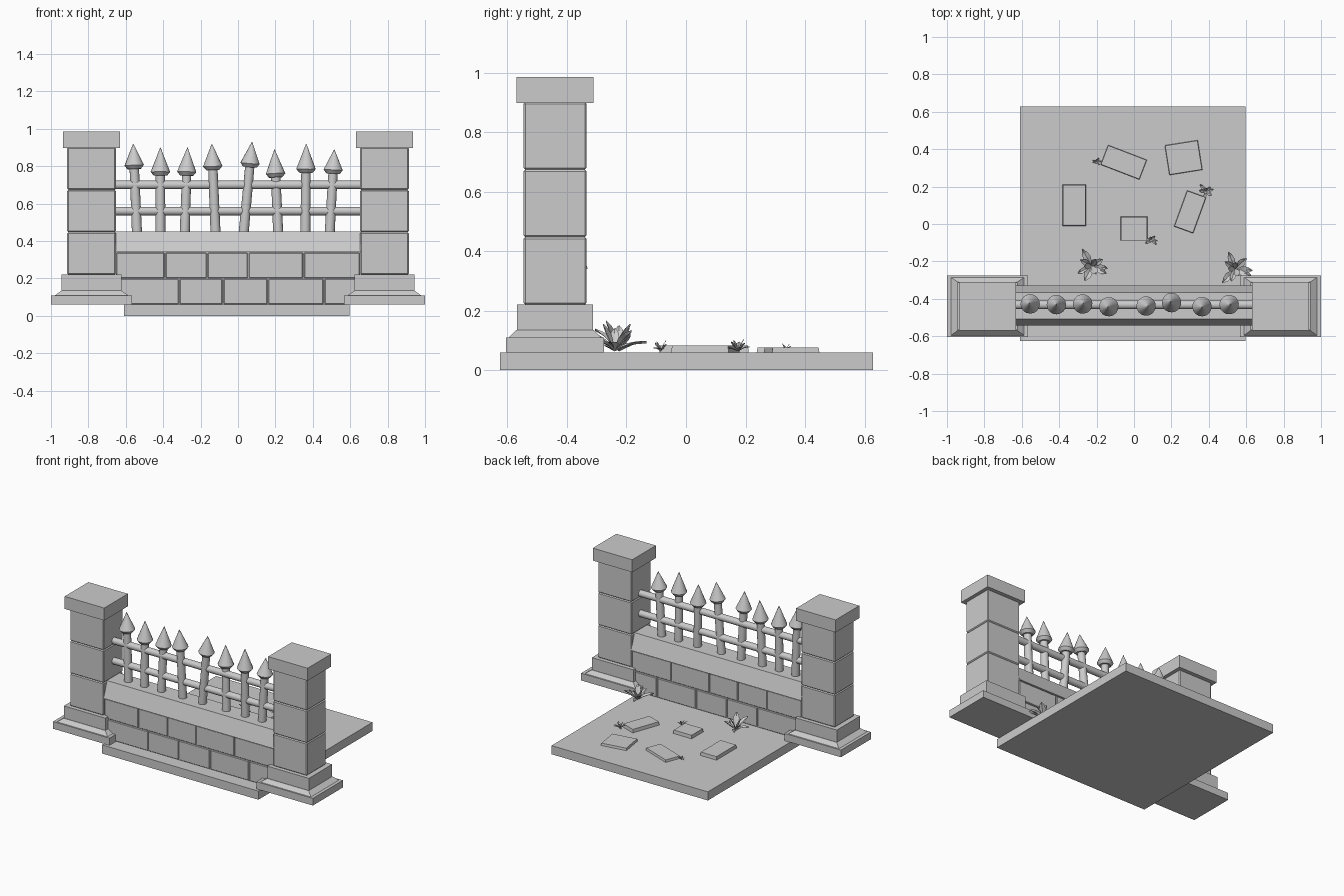
import bpy, bmesh, math, random
from mathutils import Vector, Matrix

if "Cube" in bpy.data.objects:
    bpy.data.objects.remove(bpy.data.objects["Cube"])
random.seed(4)

STONE = bpy.data.materials.new("pale grey stone")
STONE.use_nodes = True
STONE.diffuse_color = (0.6, 0.6, 0.6, 1)
STONE.node_tree.nodes["Principled BSDF"].inputs["Base Color"].default_value = (0.6, 0.6, 0.6, 1)


def add_object(name, bm, smooth=False):
    mesh = bpy.data.meshes.new(name)
    bm.to_mesh(mesh)
    bm.free()
    mesh.materials.append(STONE)
    ob = bpy.data.objects.new(name, mesh)
    bpy.context.collection.objects.link(ob)
    if smooth:
        bpy.ops.object.select_all(action="DESELECT")
        ob.select_set(True)
        bpy.context.view_layer.objects.active = ob
        bpy.ops.object.shade_smooth_by_angle(angle=math.radians(40))
    return ob


def block(name, centre, half, z0, z1, top=(0, 0), bevel=0.0, turn=0.0):
    """Box between two heights; top insets the upper face in x and y."""
    bm = bmesh.new()
    bmesh.ops.create_cube(bm, size=2)
    for v in bm.verts:
        up = v.co.z > 0
        v.co.x *= half[0] - (top[0] if up else 0)
        v.co.y *= half[1] - (top[1] if up else 0)
        v.co.z = z1 if up else z0
    if bevel:
        bmesh.ops.bevel(bm, geom=bm.edges[:], offset=bevel, segments=1, affect="EDGES")
    bm.transform(Matrix.Translation((*centre, 0)) @ Matrix.Rotation(math.radians(turn), 4, "Z"))
    return add_object(name, bm)


def add_cone(bm, low, high, r_low, r_high, sides=16):
    """Cone or cylinder running from one point to another."""
    axis = high - low
    mat = Matrix.Translation((low + high) / 2) @ axis.to_track_quat("Z", "Y").to_matrix().to_4x4()
    bmesh.ops.create_cone(bm, cap_ends=True, segments=sides, radius1=r_low,
                          radius2=r_high, depth=axis.length, matrix=mat)


# Ground slab
block("ground_slab", (-0.007, 0.002), (0.602, 0.627), 0, 0.06)

# Gate pillars: stepped foot, three shaft blocks and a cap
for side, sx in (("left", 1), ("right", -1)):
    c = (0.783 * sx, -0.44)
    block(side + "_pillar_foot", c, (0.217, 0.165), 0.06, 0.11)
    block(side + "_pillar_foot_slope", c, (0.195, 0.155), 0.11, 0.135, (0.035, 0.025))
    block(side + "_pillar_plinth", c, (0.16, 0.128), 0.115, 0.22)
    for i in range(3):
        z = 0.22 + i * 0.227
        block(f"{side}_pillar_block_{i + 1}", c, (0.13, 0.106), z, z + 0.227, bevel=0.006)
    block(side + "_pillar_cap", c, (0.152, 0.13), 0.898, 0.985)

# Low wall: mortar core, two brick courses, sloped coping
block("wall_core", (0, -0.437), (0.65, 0.093), 0.06, 0.34)
courses = (
    ("lower", 0.06, 0.2, (-0.655, -0.315, -0.08, 0.16, 0.46, 0.655)),
    ("upper", 0.2, 0.34, (-0.655, -0.39, -0.165, 0.055, 0.35, 0.655)),
)
for label, z0, z1, joints in courses:
    for i, (a, b) in enumerate(zip(joints, joints[1:])):
        block(f"{label}_brick_{i + 1}", ((a + b) / 2, -0.437), ((b - a) / 2 - 0.003, 0.1),
              z0 + 0.002, z1 - 0.002, bevel=0.004)
block("wall_coping", (0, -0.437), (0.655, 0.107), 0.34, 0.45, (0, 0.037))

# Two fence rails
for label, z in (("lower", 0.56), ("upper", 0.7)):
    bm = bmesh.new()
    add_cone(bm, Vector((-0.66, -0.432, z)), Vector((0.66, -0.432, z)), 0.023, 0.023)
    add_object(label + "_rail", bm, True)

# Leaning pickets: foot x, tip x, tip y, head base height, tip height
pickets = (
    (-0.54, -0.56, -0.425, 0.805, 0.92), (-0.415, -0.415, -0.43, 0.77, 0.9),
    (-0.285, -0.27, -0.425, 0.77, 0.9), (-0.12, -0.14, -0.445, 0.8, 0.92),
    (0.03, 0.075, -0.44, 0.815, 0.93), (0.215, 0.195, -0.415, 0.76, 0.89),
    (0.36, 0.365, -0.445, 0.785, 0.92), (0.49, 0.515, -0.43, 0.78, 0.89),
)
for i, (foot_x, tip_x, tip_y, neck_z, tip_z) in enumerate(pickets):
    foot, tip = Vector((foot_x, -0.434, 0.44)), Vector((tip_x, tip_y, tip_z))
    neck = foot.lerp(tip, (neck_z - foot.z) / (tip_z - foot.z))
    under = neck - (tip - foot).normalized() * 0.02
    bm = bmesh.new()
    add_cone(bm, foot, neck, 0.027, 0.025)
    add_cone(bm, under, neck, 0.036, 0.052)
    add_cone(bm, neck, tip, 0.052, 0.001)
    add_object(f"picket_{i + 1}", bm, True)

# Paving stones: centre, half size, turn
stones = (
    ((-0.055, 0.33), (0.112, 0.057), -21, 0.076), ((0.265, 0.355), (0.09, 0.081), 9, 0.076),
    ((-0.32, 0.1), (0.063, 0.111), 0, 0.083), ((0, -0.025), (0.072, 0.065), 0, 0.083),
    ((0.3, 0.065), (0.055, 0.103), -20, 0.083),
)
for i, (c, half, turn, top) in enumerate(stones):
    block(f"paving_stone_{i + 1}", c, half, 0.055, top, (0.003, 0.003), turn=turn)


def plant(name, x, y, reach, leaves):
    """Tuft of folded, arching leaves around one root."""
    bm = bmesh.new()
    for i in range(leaves):
        turn = math.tau * i / leaves + random.uniform(-0.25, 0.25)
        rise = (0.25, 0.65, 1.1)[i % 3]
        size = reach * random.uniform(0.8, 1.1)
        mat = Matrix.Translation((x, y, 0.063)) @ Matrix.Rotation(turn, 4, "Z")
        rows = []
        for t, width in ((0, 0.04), (0.5, 0.19), (0.75, 0.14), (1, 0.005)):
            out = size * t * math.cos(rise)
            up = size * (t * math.sin(rise) + 0.3 * t * (1 - t))
            rows.append([bm.verts.new(mat @ Vector((out, s * width * size, up + abs(s) * 0.07 * size)))
                         for s in (-1, 0, 1)])
        for a, b in zip(rows, rows[1:]):
            for j in range(2):
                bm.faces.new((a[j], b[j], b[j + 1], a[j + 1]))
    add_object(name, bm)


plant("large_plant_1", -0.225, -0.225, 0.105, 10)
plant("large_plant_2", 0.54, -0.24, 0.1, 10)
plant("small_plant_1", -0.2, 0.335, 0.03, 7)
plant("small_plant_2", 0.385, 0.175, 0.05, 8)
plant("small_plant_3", 0.09, -0.085, 0.04, 7)
